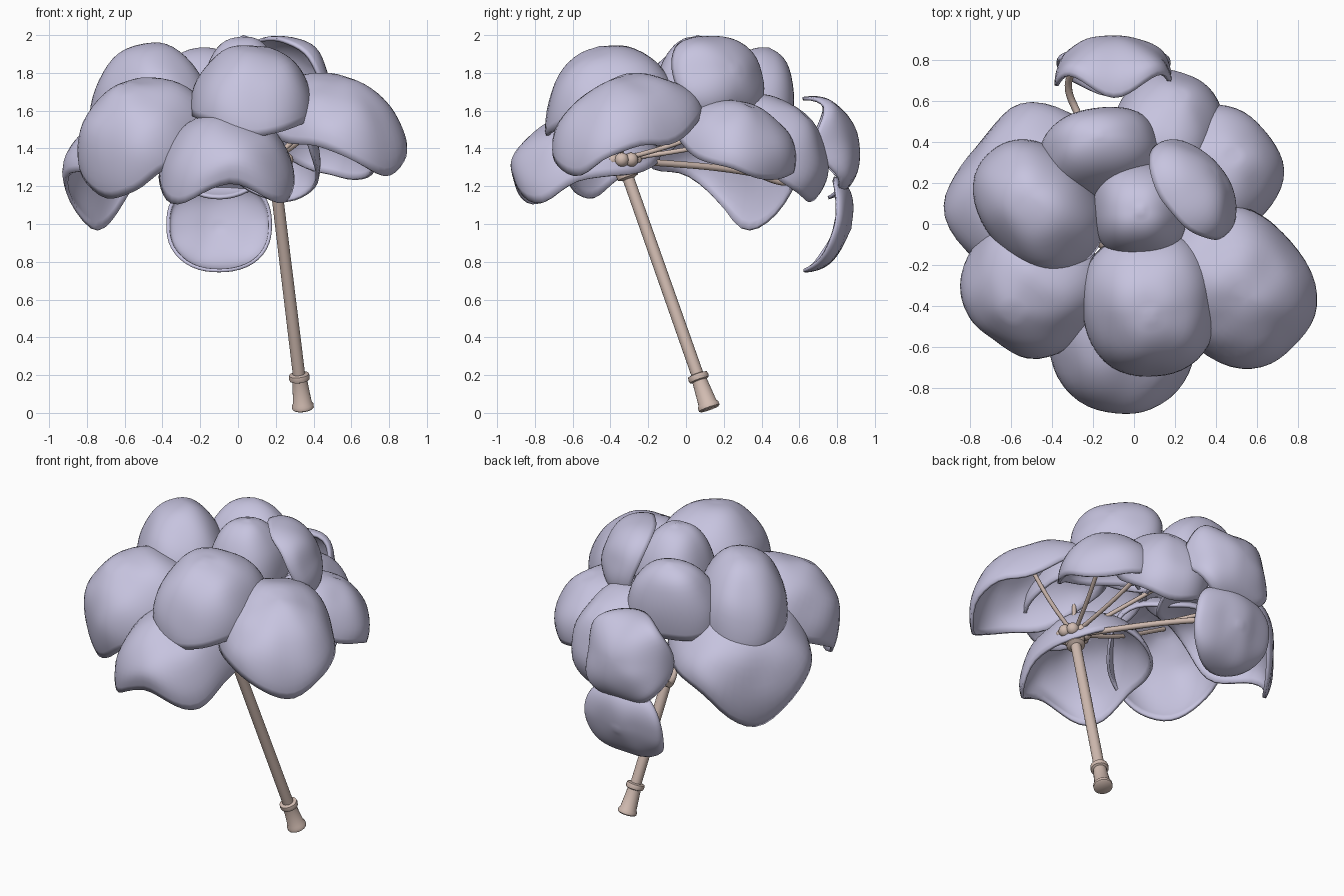
import bpy, bmesh, math
from mathutils import Vector, noise

cube = bpy.data.objects.get("Cube")
if cube:
    bpy.data.objects.remove(cube, do_unlink=True)


def make_material(name, rgb):
    mat = bpy.data.materials.new(name)
    mat.use_nodes = True
    color = (*rgb, 1.0)
    mat.diffuse_color = color
    mat.node_tree.nodes["Principled BSDF"].inputs["Base Color"].default_value = color
    return mat


LAVENDER = make_material("pale lavender", (0.57, 0.55, 0.74))
WOOD = make_material("pale pinkish wood", (0.64, 0.5, 0.44))


def finish(bm, name, mat):
    """Turn a bmesh into a smooth shaded object."""
    bmesh.ops.recalc_face_normals(bm, faces=bm.faces)
    mesh = bpy.data.meshes.new(name)
    bm.to_mesh(mesh)
    bm.free()
    mesh.materials.append(mat)
    obj = bpy.data.objects.new(name, mesh)
    bpy.context.collection.objects.link(obj)
    bpy.ops.object.select_all(action="DESELECT")
    obj.select_set(True)
    bpy.context.view_layer.objects.active = obj
    bpy.ops.object.shade_smooth_by_angle(angle=math.radians(45))
    return obj


def petal(name, center, azimuth, pitch, length, width, depth, tip, scallop, waves):
    """Cupped shell leaning towards azimuth; returns the inside of its crown."""
    a, p = math.radians(azimuth), math.radians(pitch)
    heading = Vector((math.cos(a), math.sin(a), 0))
    up = Vector((0, 0, 1))
    side = up.cross(heading)
    along = heading * math.cos(p) - up * math.sin(p)
    normal = heading * math.sin(p) + up * math.cos(p)
    center = Vector(center)
    rings, segs, power = 14, 48, 2.4
    bm = bmesh.new()
    crown = bm.verts.new(center + normal * depth)
    previous = None
    for i in range(1, rings + 1):
        phi = math.radians(88) * i / rings
        rim = math.sin(phi) ** 6
        ring = []
        for j in range(segs):
            th = math.tau * j / segs
            c, s = math.cos(th), math.sin(th)
            r = math.sin(phi) * (abs(c) ** power + abs(s) ** power) ** (-1 / power)
            droop = tip * max(0, c) ** 4 * rim
            lift = depth * math.cos(phi) - droop + scallop * math.sin(waves * th) ** 2 * rim
            co = center + along * (length * r * c + droop * 0.6) + side * (width * r * s)
            co += normal * lift
            co += normal * 0.02 * noise.noise(co * 5)
            ring.append(bm.verts.new(co))
        for j in range(segs):
            k = (j + 1) % segs
            if previous:
                bm.faces.new((previous[j], ring[j], ring[k], previous[k]))
            else:
                bm.faces.new((crown, ring[j], ring[k]))
        previous = ring
    obj = finish(bm, name, LAVENDER)
    # An open shell can be oriented either way, so face the crown outwards
    if obj.data.polygons[0].normal.dot(normal) < 0:
        obj.data.flip_normals()
    shell = obj.modifiers.new("thickness", "SOLIDIFY")
    shell.thickness = 0.018
    shell.offset = -1
    return center + normal * (depth - 0.02)


def lathe(name, start, end, profile, segs=20):
    """Revolve (distance, radius) pairs about the line from start to end."""
    axis = (end - start).normalized()
    u = axis.orthogonal().normalized()
    v = axis.cross(u)
    bm = bmesh.new()
    loops = []
    for d, r in profile:
        angles = [math.tau * j / segs for j in range(segs)]
        loops.append([bm.verts.new(start + axis * d + (u * math.cos(t) + v * math.sin(t)) * r)
                      for t in angles])
    for lower, upper in zip(loops, loops[1:]):
        for j in range(segs):
            k = (j + 1) % segs
            bm.faces.new((lower[j], lower[k], upper[k], upper[j]))
    bm.faces.new(loops[0])
    bm.faces.new(loops[-1])
    return finish(bm, name, WOOD)


def ball(name, center, radius):
    bm = bmesh.new()
    bmesh.ops.create_uvsphere(bm, u_segments=16, v_segments=10, radius=radius)
    bmesh.ops.translate(bm, verts=bm.verts, vec=center)
    return finish(bm, name, WOOD)


def rib(name, points, radius=0.013):
    """Smooth round rod through a few points."""
    curve = bpy.data.curves.new(name, "CURVE")
    curve.dimensions = "3D"
    curve.bevel_depth = radius
    curve.bevel_resolution = 3
    curve.use_fill_caps = True
    spline = curve.splines.new("BEZIER")
    spline.bezier_points.add(len(points) - 1)
    for knot, co in zip(spline.bezier_points, points):
        knot.co = co
        knot.handle_left_type = knot.handle_right_type = "AUTO"
    curve.materials.append(WOOD)
    obj = bpy.data.objects.new(name, curve)
    bpy.context.collection.objects.link(obj)


# Petals: name, rim centre, azimuth, pitch, length, width, depth,
# tip droop, rim scallop height and scallop waves
PETALS = [
    ("front_lower_petal", (-0.06, -0.53, 1.23), -88, 19, 0.42, 0.36, 0.36, -0.1, -0.06, 2),
    ("front_upper_petal", (0.075, -0.38, 1.58), -85, 12, 0.35, 0.33, 0.37, 0.05, 0, 1),
    ("front_right_petal", (-0.47, -0.27, 1.39), -128, 32, 0.36, 0.35, 0.39, 0.07, 0.04, 2),
    ("right_upper_petal", (-0.46, 0.07, 1.56), 130, 12, 0.35, 0.27, 0.4, 0.06, 0, 1),
    ("right_lower_petal", (-0.48, 0.14, 1.31), 143, 32, 0.39, 0.43, 0.35, 0.12, 0.1, 2),
    ("left_petal", (0.48, -0.29, 1.43), -46, 17, 0.42, 0.35, 0.36, 0.06, 0.05, 2),
    ("back_left_petal", (0.4, 0.25, 1.36), 45, 24, 0.32, 0.31, 0.29, 0, 0.02, 2),
    ("back_petal", (0.15, 0.42, 1.36), 70, 45, 0.35, 0.27, 0.31, 0, 0.02, 2),
    ("back_upper_petal", (-0.16, 0.33, 1.53), 100, 15, 0.22, 0.3, 0.42, 0, 0, 1),
    ("top_petal", (0.03, 0.065, 1.63), -90, 0, 0.24, 0.23, 0.37, 0, 0, 1),
    ("top_curled_petal", (0.23, 0.13, 1.74), 37, 70, 0.26, 0.28, 0.24, 0, 0.05, 1),
    ("hanging_upper_petal", (-0.1, 0.68, 1.4), 90, 77, 0.28, 0.29, 0.24, 0, 0.08, 2),
    ("hanging_lower_petal", (-0.1, 0.72, 1.01), 90, 102, 0.25, 0.28, 0.16, 0.05, 0.06, 1),
]
crowns = {spec[0]: petal(*spec) for spec in PETALS}

# Stick with a grip at the foot and a collar under the hub
hub = Vector((0.185, -0.34, 1.34))
foot = Vector((0.345, 0.125, 0.02))
reach = (hub - foot).length
lathe("stick", foot, hub, [
    (0, 0.05), (0.006, 0.058), (0.025, 0.058), (0.035, 0.05), (0.16, 0.04),
    (0.165, 0.053), (0.18, 0.056), (0.195, 0.053), (0.2, 0.033),
    (reach - 0.11, 0.031), (reach - 0.1, 0.056), (reach - 0.04, 0.062), (reach, 0.05)])
ball("hub", hub, 0.055)

# Ring of knuckles around the hub
for i in range(8):
    turn = math.tau * i / 8
    ball(f"hub_knuckle_{i + 1}", hub + Vector((math.cos(turn), math.sin(turn), 0)) * 0.07, 0.038)

# Ribs reaching inside the lower petals
for name, crown in crowns.items():
    if "upper" in name or "top" in name or "hanging" in name:
        continue
    middle = (hub + crown) / 2 - Vector((0, 0, 0.03))
    rib(name.replace("petal", "rib"), [hub, middle, crown])
for name in ("front_upper_petal", "right_upper_petal"):
    rib(name.replace("petal", "rib"), [hub, crowns[name]])

# Hooked rib that carries the hanging petals
rib("hanging_rib", [hub, Vector((-0.18, 0.35, 1.27)), Vector((-0.28, 0.55, 1.22)),
                    Vector((-0.32, 0.66, 1.26)), Vector((-0.3, 0.76, 1.36))], 0.018)
